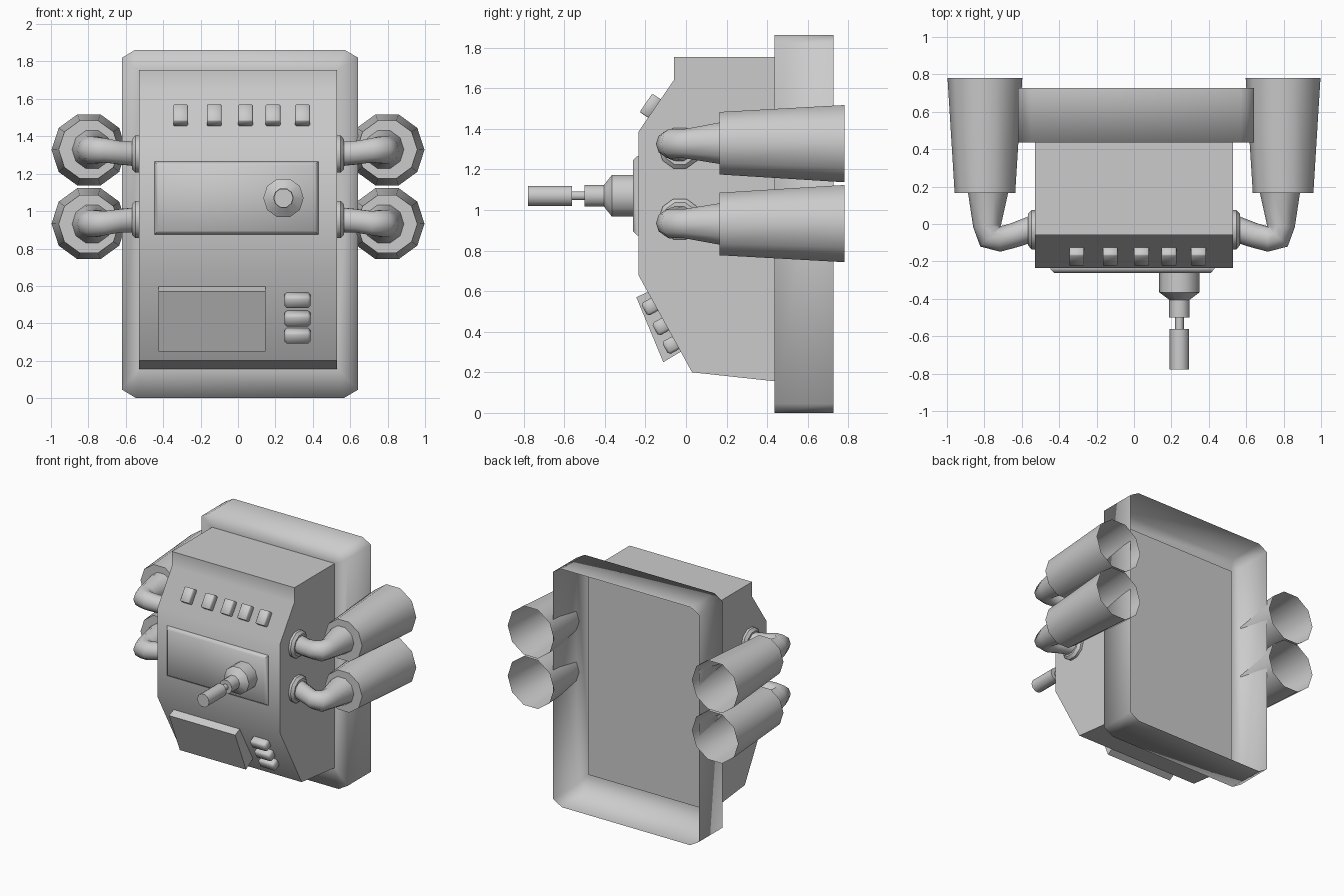
import bpy, bmesh, math
from mathutils import Vector

if "Cube" in bpy.data.objects:
    bpy.data.objects.remove(bpy.data.objects["Cube"])

mat = bpy.data.materials.new("plain grey")
mat.diffuse_color = (0.6, 0.6, 0.6, 1)
mat.use_nodes = True
mat.node_tree.nodes["Principled BSDF"].inputs["Base Color"].default_value = mat.diffuse_color


def finish(name, bm, angle=40):
    bmesh.ops.recalc_face_normals(bm, faces=bm.faces)
    me = bpy.data.meshes.new(name)
    bm.to_mesh(me)
    bm.free()
    me.materials.append(mat)
    ob = bpy.data.objects.new(name, me)
    bpy.context.collection.objects.link(ob)
    bpy.ops.object.select_all(action='DESELECT')
    ob.select_set(True)
    bpy.context.view_layer.objects.active = ob
    bpy.ops.object.shade_smooth_by_angle(angle=math.radians(angle))
    return ob


def prism(name, profile, x0, x1, angle=40, bevel=0):
    """Extrude a (y, z) side profile across x."""
    bm = bmesh.new()
    a, b = ([bm.verts.new((x, y, z)) for y, z in profile] for x in (x0, x1))
    bm.faces.new(a)
    bm.faces.new(b)
    n = len(a)
    for i in range(n):
        j = (i + 1) % n
        bm.faces.new((a[i], a[j], b[j], b[i]))
    if bevel:
        bmesh.ops.bevel(bm, geom=bm.edges[:], offset=bevel, segments=1, affect='EDGES')
    return finish(name, bm, angle)


def loft(name, rings, sides=10, caps=(True, True), angle=40):
    """Round skin through rings of (centre, direction, radius)."""
    bm = bmesh.new()
    loops = []
    for c, d, r in rings:
        q = Vector(d).to_track_quat('Y', 'Z')
        loops.append([bm.verts.new(Vector(c) + q @ Vector((
            r * math.cos(2 * math.pi * i / sides), 0,
            r * math.sin(2 * math.pi * i / sides)))) for i in range(sides)])
    for a, b in zip(loops, loops[1:]):
        for i in range(sides):
            j = (i + 1) % sides
            bm.faces.new((a[i], a[j], b[j], b[i]))
    for want, loop in zip(caps, (loops[0], loops[-1])):
        if want:
            bm.faces.new(loop)
    return finish(name, bm, angle)


def slope_block(name, centre, along, normal, length, t, x, w, bevel):
    """Small box lying on a sloped part of the front."""
    c, a, n = Vector(centre), Vector(along).normalized(), Vector(normal).normalized()
    pts = [c - a * length / 2 - n * .01, c + a * length / 2 - n * .01,
           c + a * length / 2 + n * t, c - a * length / 2 + n * t]
    prism(name, [tuple(p) for p in pts], x - w / 2, x + w / 2, 50, bevel)


# main body, slanted at top and bottom of the front
prism("body", [(.445, 1.755), (-.06, 1.755), (-.06, 1.64), (-.235, 1.385),
               (-.235, .68), (.03, .20), (.445, .155)], -.53, .53)

# open-backed frame: outer wall plus front ring around the body
bm = bmesh.new()
outline = [(-.62, .045), (-.62, 1.82), (-.55, 1.862), (.57, 1.862),
           (.642, 1.82), (.642, .045), (.565, 0), (-.545, 0)]
hole = [(-.52, .17), (-.52, 1.745), (-.52, 1.745), (.52, 1.745),
        (.52, 1.745), (.52, .17), (.52, .17), (-.52, .17)]
back, front, inner = ([bm.verts.new((x, y, z)) for x, z in pts]
                      for pts, y in ((outline, .727), (outline, .437), (hole, .437)))
for a, b in ((back, front), (front, inner)):
    for i in range(8):
        j = (i + 1) % 8
        bm.faces.new((a[i], a[j], b[j], b[i]))
bmesh.ops.remove_doubles(bm, verts=bm.verts, dist=.001)
finish("back_frame", bm, 180)

# front plate with a thin tapered edge
bm = bmesh.new()
rects = [[bm.verts.new((x, y, z)) for x, z in
          ((-.447 + i, .875 + i), (.43 - i, .875 + i), (.43 - i, 1.265 - i), (-.447 + i, 1.265 - i))]
         for y, i in ((-.23, 0), (-.24, 0), (-.262, .02))]
for a, b in zip(rects, rects[1:]):
    for i in range(4):
        bm.faces.new((a[i], a[(i + 1) % 4], b[(i + 1) % 4], b[i]))
bm.faces.new(rects[-1])
finish("front_plate", bm, 60)

# lever: knob base, thin rod and handle
kx, kz, d = .243, 1.07, (0, 1, 0)
for name, prof in (("lever_base", ((-.25, .108), (-.365, .108), (-.405, .055), (-.5, .055))),
                   ("lever_rod", ((-.49, .023), (-.57, .023))),
                   ("lever_handle", ((-.562, .052), (-.778, .052)))):
    loft(name, [((kx, y, kz), d, r) for y, r in prof])

# row of upper lights
for x in (-.307, -.127, .04, .187, .345):
    slope_block("upper_light", (-.156, 1.50), (.566, .824), (-.824, .566),
                .11, .05, x, .078, .006)

# lower buttons
for y, z in ((-.155, .535), (-.102, .437), (-.052, .345)):
    slope_block("button", (y, z), (.483, -.875), (-.875, -.483), .072, .058, .318, .137, .012)

# lower hatch, thicker toward its bottom
prism("hatch", [(-.18, .60), (-.245, .57), (-.112, .25), (-.02, .305)], -.425, .147)

# side exhausts: flange, bent pipe and open can, two per side
for s in (1, -1):
    for k in (1, -1):
        def P(x, y, dz):
            return (s * x, y, 1.13 + k * (.175 + dz))
        loft("flange", [(P(.52, -.03, 0), (s, 0, 0), .105), (P(.548, -.03, 0), (s, 0, 0), .105),
                        (P(.566, -.03, 0), (s, 0, 0), .085)])
        loft("pipe", [(P(.53, -.02, 0), (s, -.2, 0), .07), (P(.64, -.06, .008), (s, -.3, 0), .066),
                      (P(.715, -.08, .02), (s, 0, 0), .068), (P(.768, -.067, .022), (s, 1, 0), .076),
                      (P(.785, -.01, .022), (s * .1, 1, 0), .075), (P(.78, .17, .024), (0, 1, 0), .108)],
             caps=(False, False), angle=60)
        loft("exhaust_can", [(P(.797, .165, .024), d, .162), (P(.797, .78, .022), d, .2)],
             caps=(True, False))
